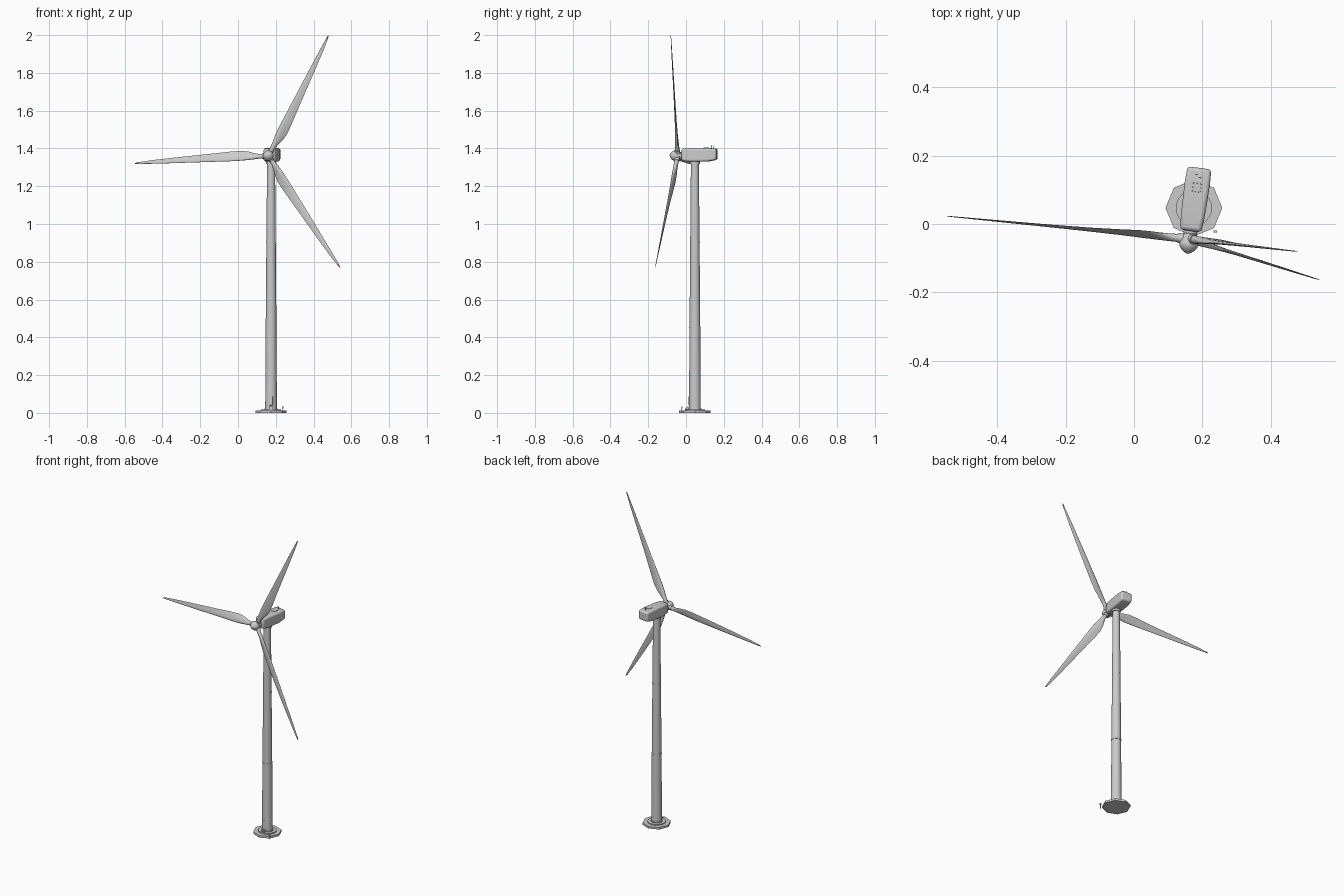
import bpy, bmesh
from math import sin, cos, pi, radians
from mathutils import Matrix, Vector

if "Cube" in bpy.data.objects:
    bpy.data.objects.remove(bpy.data.objects["Cube"])

TOWER = Vector((0.175, 0.047, 0))
HUB = Vector((0.162, -0.044, 1.361))
YAW = Matrix.Rotation(radians(-8), 4, 'Z')
ROTOR = Matrix.Translation(HUB) @ YAW @ Matrix.Rotation(radians(-3.4), 4, 'X')
NACELLE = Matrix.Translation(TOWER) @ YAW


def finish(name, bm, matrix, mat=None, angle=35, bevel=0):
    bmesh.ops.recalc_face_normals(bm, faces=bm.faces[:])
    mesh = bpy.data.meshes.new(name)
    bm.to_mesh(mesh)
    bm.free()
    ob = bpy.data.objects.new(name, mesh)
    bpy.context.collection.objects.link(ob)
    ob.matrix_world = matrix
    if mat:
        mesh.materials.append(mat)
    if bevel:
        mod = ob.modifiers.new("bevel", 'BEVEL')
        mod.width, mod.segments = bevel, 3
    bpy.ops.object.select_all(action='DESELECT')
    ob.select_set(True)
    bpy.context.view_layer.objects.active = ob
    if angle:
        bpy.ops.object.shade_smooth_by_angle(angle=radians(angle))
    return ob


def loft(name, rings, matrix, **kw):
    bm = bmesh.new()
    loops = [[bm.verts.new(p) for p in ring] for ring in rings]
    n = len(rings[0])
    for a, b in zip(loops, loops[1:]):
        for i in range(n):
            j = (i + 1) % n
            bm.faces.new((a[i], a[j], b[j], b[i]))
    bm.faces.new(loops[0])
    bm.faces.new(loops[-1])
    return finish(name, bm, matrix, **kw)


def lathe(name, profile, matrix, sides=32, **kw):
    rings = [[(r * cos(2 * pi * i / sides), r * sin(2 * pi * i / sides), z)
              for i in range(sides)] for z, r in profile]
    return loft(name, rings, matrix, **kw)


def box(name, size, center, matrix, **kw):
    bm = bmesh.new()
    bmesh.ops.create_cube(bm, size=1, matrix=Matrix.Translation(center) @ Matrix.Diagonal((*size, 1)))
    return finish(name, bm, matrix, angle=kw.pop("angle", 0), **kw)


# Foundation
T = Matrix.Translation(TOWER)
lathe("foundation_pad", [(0, .083), (.013, .083)], T, sides=8, angle=0)
lathe("foundation_plinth", [(.012, .053), (.019, .053)], T, sides=24)

# Tower with flange rings
lathe("tower", [(.015, .031), (.45, .0285), (.9, .0248), (1.325, .0212)], T)
lathe("tower_base_flange", [(.018, .035), (.024, .035)], T)
for k, (z, r) in enumerate([(.45, .0298), (.9, .026)]):
    lathe(f"tower_flange_{k}", [(z, r), (z + .005, r)], T)
lathe("yaw_bearing", [(1.318, .026), (1.342, .026)], T)

# Door, steps and a small service post
box("door", (.018, .006, .048), (0, -.0295, .064), T, bevel=.001)
for k in range(3):
    box(f"step_{k}", (.02, .007, .018 - .006 * k + .006), (0, -.036 - .007 * k, .022 - .003 * k), T)
box("post", (.004, .004, .03), (.062, -.069, .015), T)
box("post_box", (.01, .006, .01), (.062, -.069, .029), T)

# Nacelle: tapered rounded box
sections = [(-.068, .031, 1.334, 1.398), (-.02, .035, 1.330, 1.402),
            (.07, .037, 1.331, 1.402), (.118, .035, 1.340, 1.399)]
loft("nacelle", [[(-w, y, lo), (w, y, lo), (w, y, hi), (-w, y, hi)] for y, w, lo, hi in sections],
     NACELLE, bevel=.01)

# Roof hatch and weather instruments
box("roof_hatch", (.024, .026, .003), (0, .06, 1.4025), NACELLE, bevel=.001)
for k, (x, y) in enumerate([(-.006, .098), (.006, .09)]):
    P = NACELLE @ Matrix.Translation((x, y, 0))
    lathe(f"sensor_mast_{k}", [(1.398, .0013), (1.413, .0013)], P, sides=8)
    box(f"sensor_head_{k}", (.007, .003, .003), (0, 0, 1.413), P)

# Hub and spinner, turned about the rotor axis
AXIS = ROTOR @ Matrix.Rotation(pi / 2, 4, 'X')
lathe("main_shaft_neck", [(-.036, .021), (-.012, .019)], AXIS)
lathe("spinner", [(-.017, .018), (-.014, .021), (-.004, .0225), (.005, .0255), (.014, .028),
                  (.023, .026), (.032, .020), (.039, .011), (.0425, .004), (.043, .0005)], AXIS)


# Blade stations: radius, chord, leading part, thickness, twist, taper to trailing edge
STATIONS = [(.030, .024, .0120, .024, 20, 0), (.050, .025, .0125, .023, 20, .1),
            (.075, .034, .0145, .021, 20, .4), (.105, .047, .0170, .018, 19, .7),
            (.145, .055, .0185, .015, 16, .8), (.200, .053, .0180, .012, 12, .8),
            (.290, .045, .0155, .010, 8, .8), (.410, .036, .0125, .008, 5, .8),
            (.530, .027, .0095, .006, 3, .8), (.630, .018, .0065, .004, 1, .8),
            (.692, .010, .0040, .003, 0, .8), (.712, .004, .0020, .0015, 0, .8)]


def airfoil(r, c, lead, th, twist, k):
    ring = []
    for i in range(20):
        t = 2 * pi * i / 20
        u = (1 - cos(t)) / 2
        p = Vector((-lead + c * u, th / 2 * sin(t) * (1 - k * u) * (1 + .3 * k), r))
        ring.append(Matrix.Rotation(radians(twist), 3, 'Z') @ p)
    return ring


red = bpy.data.materials.new("tip_red")
red.diffuse_color = (.6, .08, .05, 1)
red.use_nodes = True
red.node_tree.nodes["Principled BSDF"].inputs["Base Color"].default_value = red.diffuse_color
rings = [airfoil(*s) for s in STATIONS]

# Three coned blades with root collars and red tips
for k in range(3):
    M = ROTOR @ Matrix.Rotation(radians(26.6 + 120 * k), 4, 'Y') @ Matrix.Rotation(radians(2.4), 4, 'X')
    lathe(f"blade_collar_{k}", [(0, .0145), (.033, .0145)], M, sides=24)
    loft(f"blade_{k}", rings[:-1], M, angle=50)
    loft(f"blade_tip_{k}", rings[-2:], M, angle=50, mat=red)
